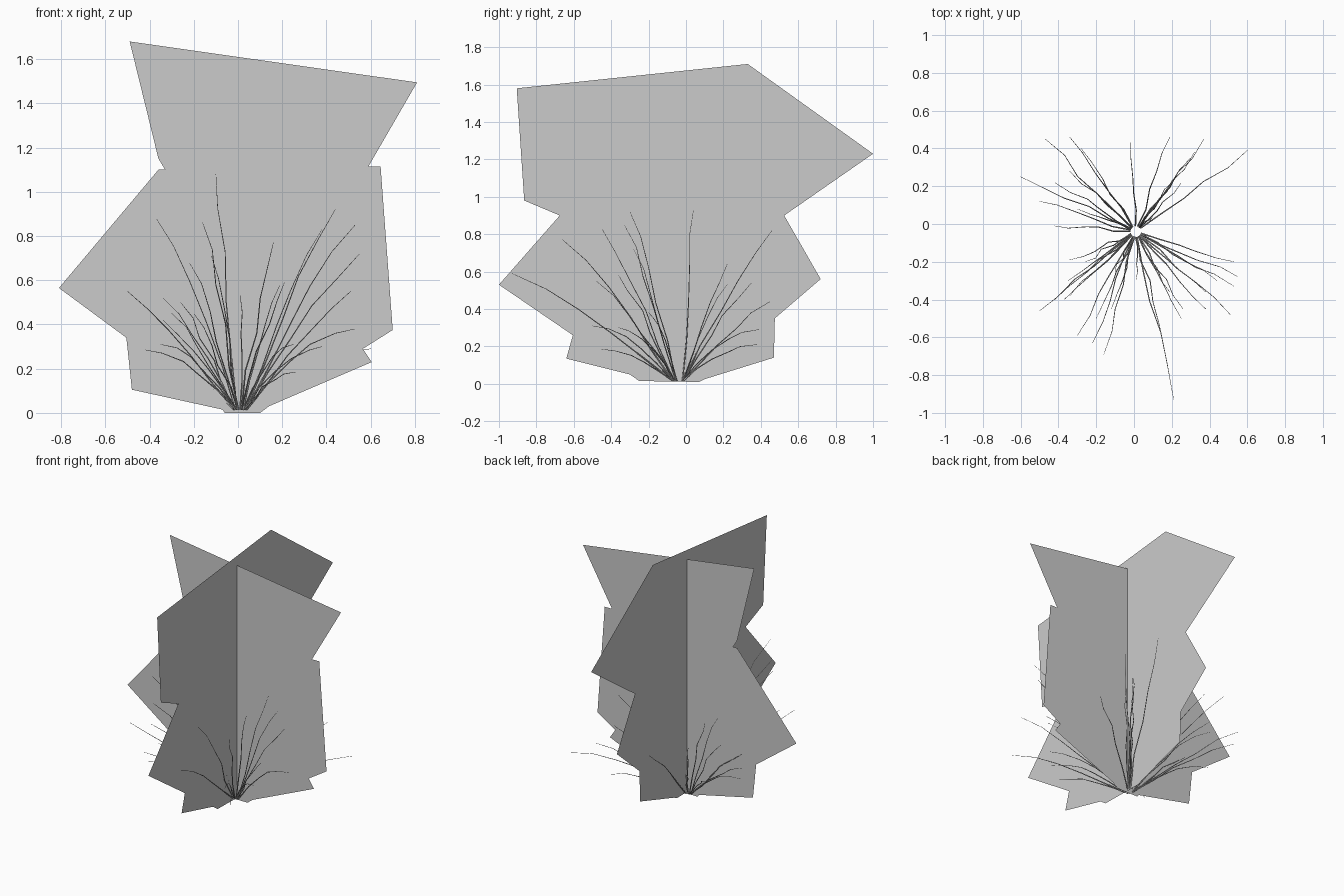
import bpy, random
from mathutils import Vector

random.seed(4)
CX, CY = 0.02, -0.04          # where the two foliage cards cross


def card(name, outline, place):
    mesh = bpy.data.meshes.new(name)
    mesh.from_pydata([place(u, z) for u, z in outline], [], [list(range(len(outline)))])
    ob = bpy.data.objects.new(name, mesh)
    bpy.context.collection.objects.link(ob)
    return ob


# Two crossed upright foliage cards
card("foliage_card_wide", [
    (-0.49, 1.68), (-0.36, 1.15), (-0.33, 1.10), (-0.36, 1.10), (-0.81, 0.565),
    (-0.505, 0.34), (-0.48, 0.105), (-0.07, 0.015), (-0.06, 0.0), (0.10, 0.0),
    (0.14, 0.03), (0.605, 0.23), (0.565, 0.29), (0.70, 0.375), (0.645, 1.115),
    (0.59, 1.115), (0.81, 1.495)], lambda u, z: (u, CY, z))
card("foliage_card_deep", [
    (-0.905, 1.58), (-0.865, 0.98), (-0.675, 0.90), (-1.0, 0.53), (-0.605, 0.26),
    (-0.64, 0.135), (-0.30, 0.05), (-0.25, 0.015), (0.07, 0.01), (0.10, 0.025),
    (0.47, 0.14), (0.475, 0.35), (0.72, 0.56), (0.525, 0.90), (1.0, 1.23),
    (0.33, 1.71)], lambda u, z: (CX, u, z))


def stems(name, tips):
    cu = bpy.data.curves.new(name, 'CURVE')
    cu.dimensions = '3D'
    cu.bevel_depth = 0.004
    cu.bevel_resolution = 0
    for tip in tips:
        tip = Vector(tip)
        out = Vector((tip.x - CX, tip.y - CY, 0))
        base = Vector((CX - 0.01, CY, 0.015)) + out.normalized() * 0.03
        bow = 1.8 if tip.z < 0.4 else 1.2
        sp = cu.splines.new('POLY')
        sp.points.add(5)
        for i, p in enumerate(sp.points):
            t = i / 5
            co = base.lerp(tip, t)
            co.z = base.z + (tip.z - base.z) * (1 - (1 - t) ** bow)
            if 0 < i < 5:
                co += Vector((random.uniform(-1, 1), random.uniform(-1, 1), 0)) * 0.012
            p.co = (*co, 1)
            p.radius = 1 - 0.75 * t
    ob = bpy.data.objects.new(name, cu)
    bpy.context.collection.objects.link(ob)
    bpy.ops.object.select_all(action='DESELECT')
    ob.select_set(True)
    bpy.context.view_layer.objects.active = ob
    bpy.ops.object.convert(target='MESH')


# Thin arching stems fanning out from the root, given by their tips
stems("front_stems", [
    (0.55, -0.28, 0.72), (0.53, -0.33, 0.85), (0.44, -0.30, 0.92), (0.38, -0.45, 0.83),
    (0.51, -0.48, 0.55), (0.53, -0.20, 0.38), (0.38, -0.36, 0.30), (0.25, -0.50, 0.31),
    (0.26, -0.45, 0.185), (0.21, -0.93, 0.59), (0.16, -0.66, 0.77), (0.19, -0.36, 0.58),
    (-0.16, -0.69, 0.86), (-0.10, -0.25, 1.08), (-0.22, -0.63, 0.68), (-0.30, -0.59, 0.45),
    (-0.50, -0.46, 0.55), (-0.37, -0.40, 0.88), (-0.42, -0.40, 0.285), (-0.34, -0.38, 0.42),
    (-0.34, -0.19, 0.52), (-0.20, -0.50, 0.45), (-0.12, -0.45, 0.71), (0.01, -0.30, 0.53),
    (-0.35, -0.30, 0.31), (-0.26, -0.20, 0.50)])
stems("back_stems", [
    (0.60, 0.39, 0.29), (0.37, 0.45, 0.44), (0.19, 0.46, 0.82), (0.32, 0.38, 0.21),
    (0.30, 0.35, 0.54), (0.20, 0.22, 0.64), (0.10, 0.04, 0.93), (0.25, 0.22, 0.53),
    (-0.02, 0.43, 0.45), (-0.47, 0.45, 0.40), (-0.34, 0.46, 0.60), (-0.28, 0.40, 0.35),
    (-0.34, 0.28, 0.70), (-0.60, 0.25, 0.45), (-0.50, 0.12, 0.30), (-0.42, 0.22, 0.55),
    (-0.42, -0.01, 0.40), (-0.30, 0.08, 0.65)])
